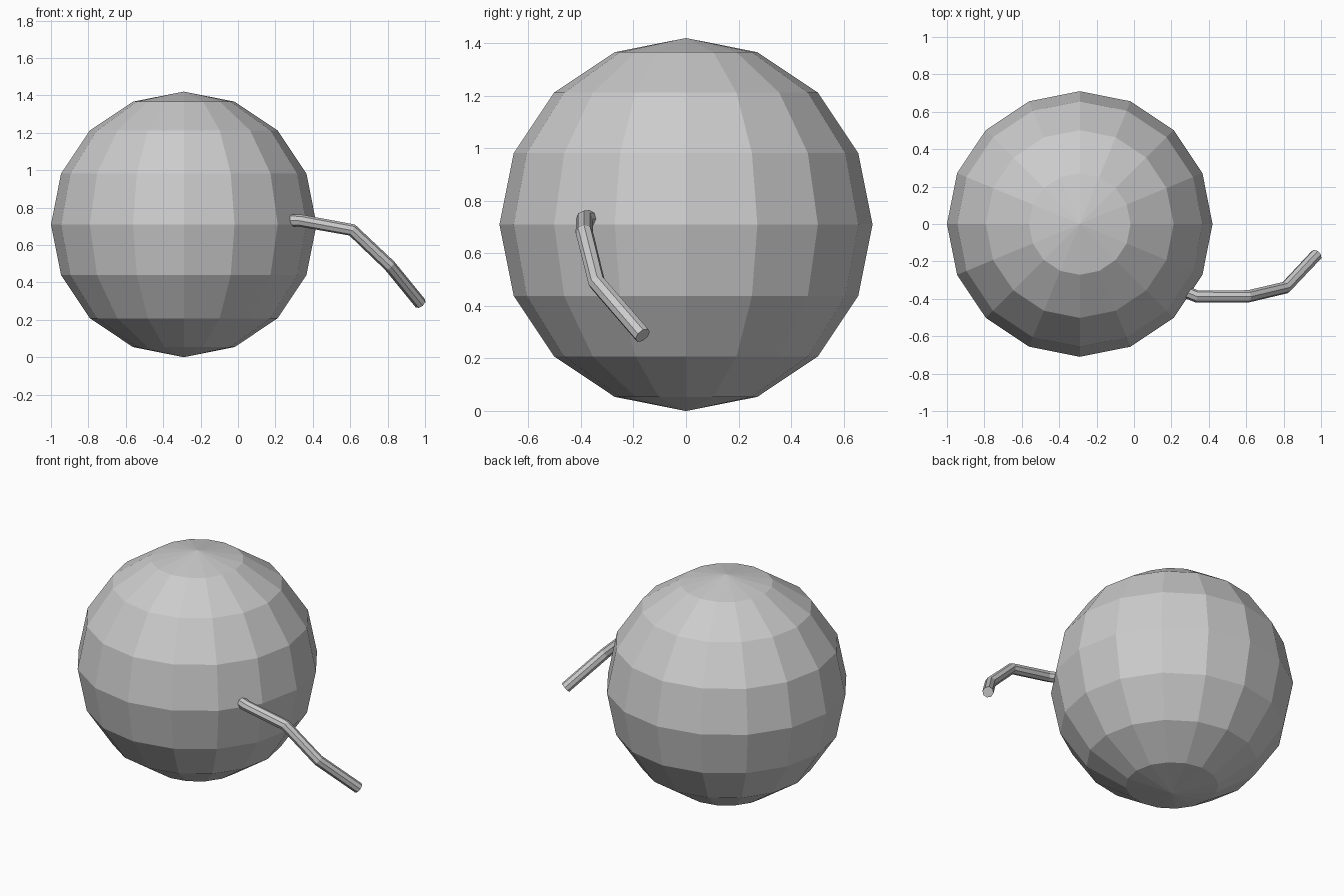
import bpy

if "Cube" in bpy.data.objects:
    bpy.data.objects.remove(bpy.data.objects["Cube"])

# Round low-poly body
bpy.ops.mesh.primitive_uv_sphere_add(segments=16, ring_count=8, radius=0.71,
                                     location=(-0.29, 0, 0.71))
bpy.context.object.name = "body"

# Bent cord leaving the body, drooping forward and to the right
path = [(0.10, -0.29, 0.735), (0.335, -0.387, 0.73), (0.61, -0.387, 0.68),
        (0.81, -0.34, 0.49), (0.975, -0.165, 0.288)]
curve = bpy.data.curves.new("cord", 'CURVE')
curve.dimensions = '3D'
curve.bevel_depth = 0.033
curve.bevel_resolution = 2
curve.use_fill_caps = True
spline = curve.splines.new('POLY')
spline.points.add(len(path) - 1)
for point, co in zip(spline.points, path):
    point.co = (*co, 1)
spline.use_smooth = False
cord = bpy.data.objects.new("cord", curve)
bpy.context.collection.objects.link(cord)

# Turn the cord into a flat-shaded mesh
bpy.ops.object.select_all(action='DESELECT')
cord.select_set(True)
bpy.context.view_layer.objects.active = cord
bpy.ops.object.convert(target='MESH')
bpy.ops.object.shade_flat()
